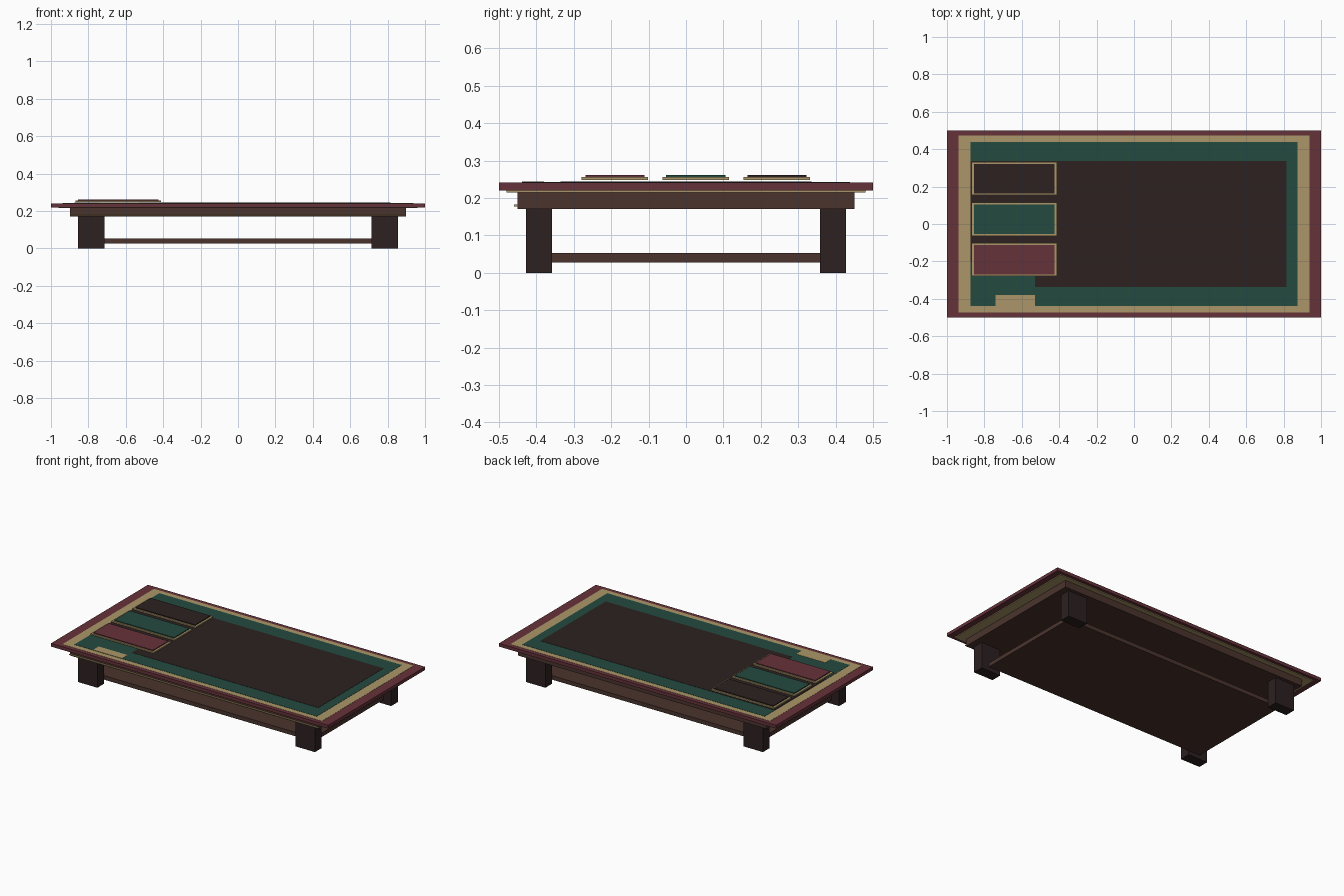
import bpy
import bmesh

cube = bpy.data.objects.get("Cube")
if cube:
    bpy.data.objects.remove(cube, do_unlink=True)


def material(name, rgb):
    m = bpy.data.materials.new(name)
    m.use_nodes = True
    color = (*rgb, 1.0)
    m.diffuse_color = color
    m.node_tree.nodes["Principled BSDF"].inputs["Base Color"].default_value = color
    return m


maroon = material("maroon", (0.13, 0.032, 0.042))
tan = material("tan", (0.41, 0.305, 0.14))
green = material("dark green", (0.017, 0.07, 0.051))
dark = material("near black brown", (0.026, 0.015, 0.015))
brown = material("wood brown", (0.069, 0.034, 0.026))


def box(name, x, y, z, mat):
    """Box from (min, max) ranges on each axis."""
    bm = bmesh.new()
    bmesh.ops.create_cube(bm, size=1)
    for v in bm.verts:
        for axis, (low, high) in enumerate((x, y, z)):
            v.co[axis] = high if v.co[axis] > 0 else low
    mesh = bpy.data.meshes.new(name)
    bm.to_mesh(mesh)
    bm.free()
    mesh.materials.append(mat)
    obj = bpy.data.objects.new(name, mesh)
    bpy.context.collection.objects.link(obj)
    return obj


def sym(half):
    return (-half, half)


# Legs
for sx, side in ((-1, "right"), (1, "left")):
    for sy, end in ((-1, "front"), (1, "back")):
        box(f"{end}_{side}_leg", sorted((sx * 0.715, sx * 0.855)),
            sorted((sy * 0.358, sy * 0.428)), (0, 0.172), dark)

# Lower shelf, apron and front trim
box("lower_shelf", sym(0.8), sym(0.36), (0.027, 0.053), brown)
box("apron", sym(0.897), sym(0.45), (0.17, 0.215), brown)
box("front_trim", sym(0.897), (-0.46, -0.45), (0.177, 0.182), tan)

# Table top with its underplate
box("underplate", sym(0.96), sym(0.48), (0.215, 0.221), tan)
box("table_top", sym(1), sym(0.5), (0.22, 0.241), maroon)

# Thin inlaid layers on the top
box("tan_border", sym(0.937), sym(0.473), (0.24, 0.242), tan)
box("green_border", sym(0.875), sym(0.438), (0.24, 0.2433), green)
box("dark_field", (-0.53, 0.815), sym(0.336), (0.24, 0.2446), dark)
box("dark_field_side", (-0.875, -0.53), (-0.2, 0.336), (0.24, 0.2446), dark)
box("tan_patch", (-0.74, -0.53), (-0.438, -0.38), (0.24, 0.2446), tan)

# Three framed panels
for name, y, mat in (("front", -0.19, maroon), ("middle", 0.026, green), ("back", 0.243, dark)):
    box(f"{name}_panel_frame", (-0.868, -0.412), (y - 0.089, y + 0.089), (0.248, 0.256), tan)
    box(f"{name}_panel_face", (-0.855, -0.425), (y - 0.079, y + 0.079), (0.255, 0.262), mat)
